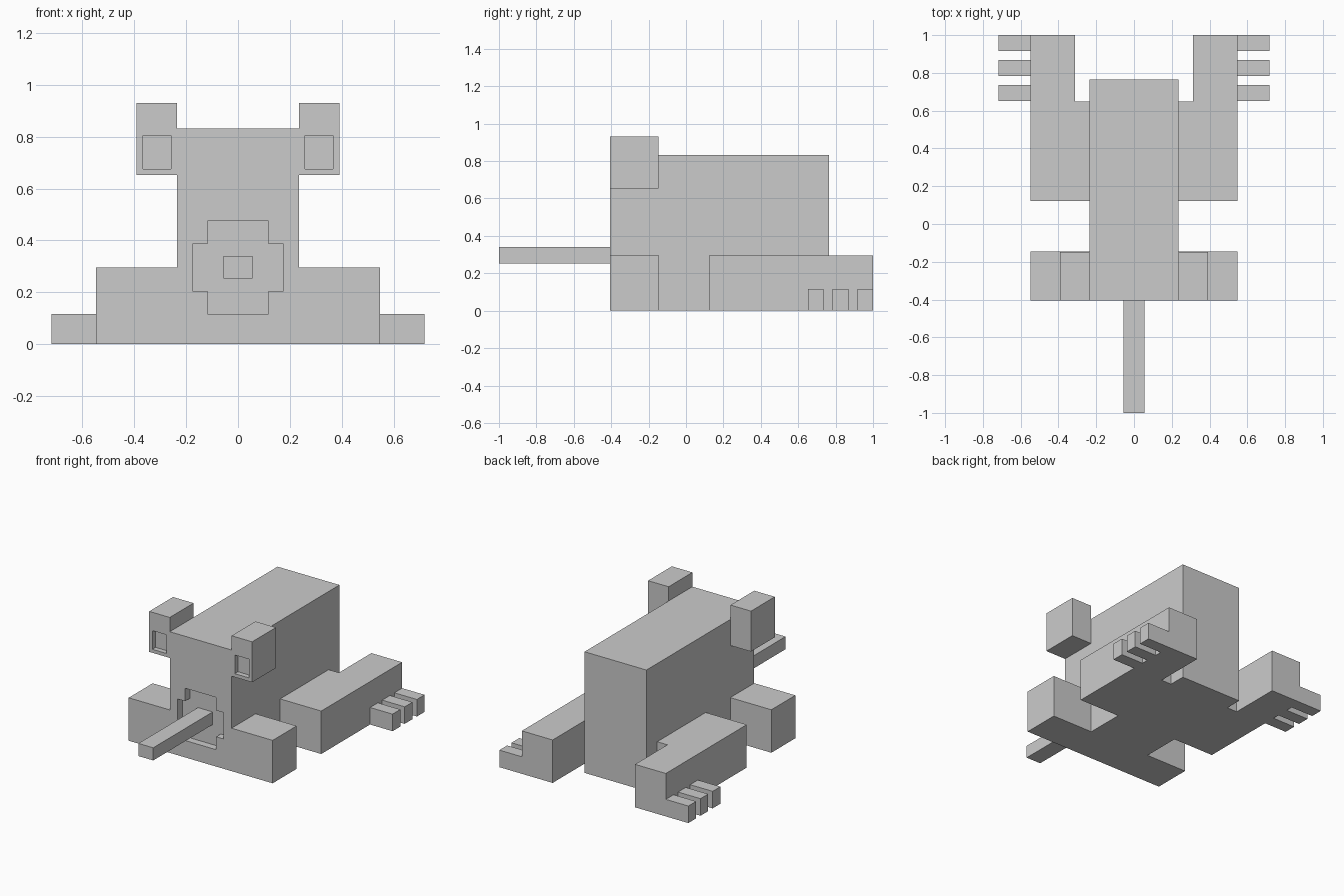
import bpy
import bmesh

if "Cube" in bpy.data.objects:
    bpy.data.objects.remove(bpy.data.objects["Cube"], do_unlink=True)

gray = bpy.data.materials.new("plain gray")
gray.use_nodes = True
color = (0.6, 0.6, 0.6, 1)
gray.diffuse_color = color
gray.node_tree.nodes["Principled BSDF"].inputs["Base Color"].default_value = color


def prism(name, outline, axis, start, end):
    """Extrude a 2D outline along y (outline in x, z) or z (outline in x, y)."""
    bm = bmesh.new()
    place = (lambda a, b: (a, start, b)) if axis == "y" else (lambda a, b: (a, b, start))
    face = bm.faces.new([bm.verts.new(place(a, b)) for a, b in outline])
    shift = (0, end - start, 0) if axis == "y" else (0, 0, end - start)
    top = bmesh.ops.extrude_face_region(bm, geom=[face])["geom"]
    bmesh.ops.translate(bm, vec=shift, verts=[v for v in top if isinstance(v, bmesh.types.BMVert)])
    bmesh.ops.recalc_face_normals(bm, faces=bm.faces)
    mesh = bpy.data.meshes.new(name)
    bm.to_mesh(mesh)
    bm.free()
    mesh.materials.append(gray)
    obj = bpy.data.objects.new(name, mesh)
    bpy.context.collection.objects.link(obj)
    return obj


def box(name, x, y, z):
    outline = [(x[0], z[0]), (x[1], z[0]), (x[1], z[1]), (x[0], z[1])]
    return prism(name, outline, "y", *y)


def carve(obj, cutter):
    """Cut a recess, then discard the cutter."""
    mod = obj.modifiers.new("recess", "BOOLEAN")
    mod.operation = "DIFFERENCE"
    mod.solver = "EXACT"
    mod.object = cutter
    cutter.hide_render = True
    graph = bpy.context.evaluated_depsgraph_get()
    mesh = bpy.data.meshes.new_from_object(obj.evaluated_get(graph))
    obj.modifiers.clear()
    obj.data = mesh
    bpy.data.objects.remove(cutter, do_unlink=True)


def sided(side, a, b):
    return sorted((side * a, side * b))


FRONT, BACK = -0.405, 0.765
HALF, HIP, LEG_TOP = 0.235, 0.547, 0.295

# Body with the front legs in one silhouette at the face
body = box("body", (-HALF, HALF), (FRONT, BACK), (0, 0.832))

# Cross-shaped open mouth
w, n = 0.175, 0.118
lo, mid_lo, mid_hi, hi = 0.116, 0.205, 0.386, 0.475
right_half = [(n, lo), (n, mid_lo), (w, mid_lo), (w, mid_hi), (n, mid_hi), (n, hi)]
cross = right_half + [(-x, z) for x, z in reversed(right_half)]
MOUTH_FLOOR = FRONT + 0.05
carve(body, prism("mouth_cutter", cross, "y", FRONT - 0.1, MOUTH_FLOOR))

# Long tongue
box("tongue", (-0.056, 0.056), (-1, MOUTH_FLOOR), (0.253, 0.34))

for side, label in ((1, "left"), (-1, "right")):
    # Eye block with a sunken pupil
    eye = box(label + "_eye", sided(side, HALF, 0.391), (FRONT, -0.147), (0.652, 0.93))
    carve(eye, box("pupil_cutter", sided(side, 0.259, 0.367),
                   (FRONT - 0.1, FRONT + 0.035), (0.676, 0.804)))

    # Front leg
    box(label + "_front_leg", sided(side, HALF, HIP), (FRONT, -0.145), (0, LEG_TOP))

    # Hind leg, stepped out where the foot leaves the body
    outline = [(HALF, 0.122), (HIP, 0.122), (HIP, 1), (0.313, 1), (0.313, 0.648), (HALF, 0.648)]
    prism(label + "_hind_leg", [(side * x, y) for x, y in outline], "z", 0, LEG_TOP)

    # Three toes
    for i in range(3):
        back = 1 - i * 0.132
        box(f"{label}_toe_{i + 1}", sided(side, HIP, 0.718), (back - 0.084, back), (0, 0.117))
